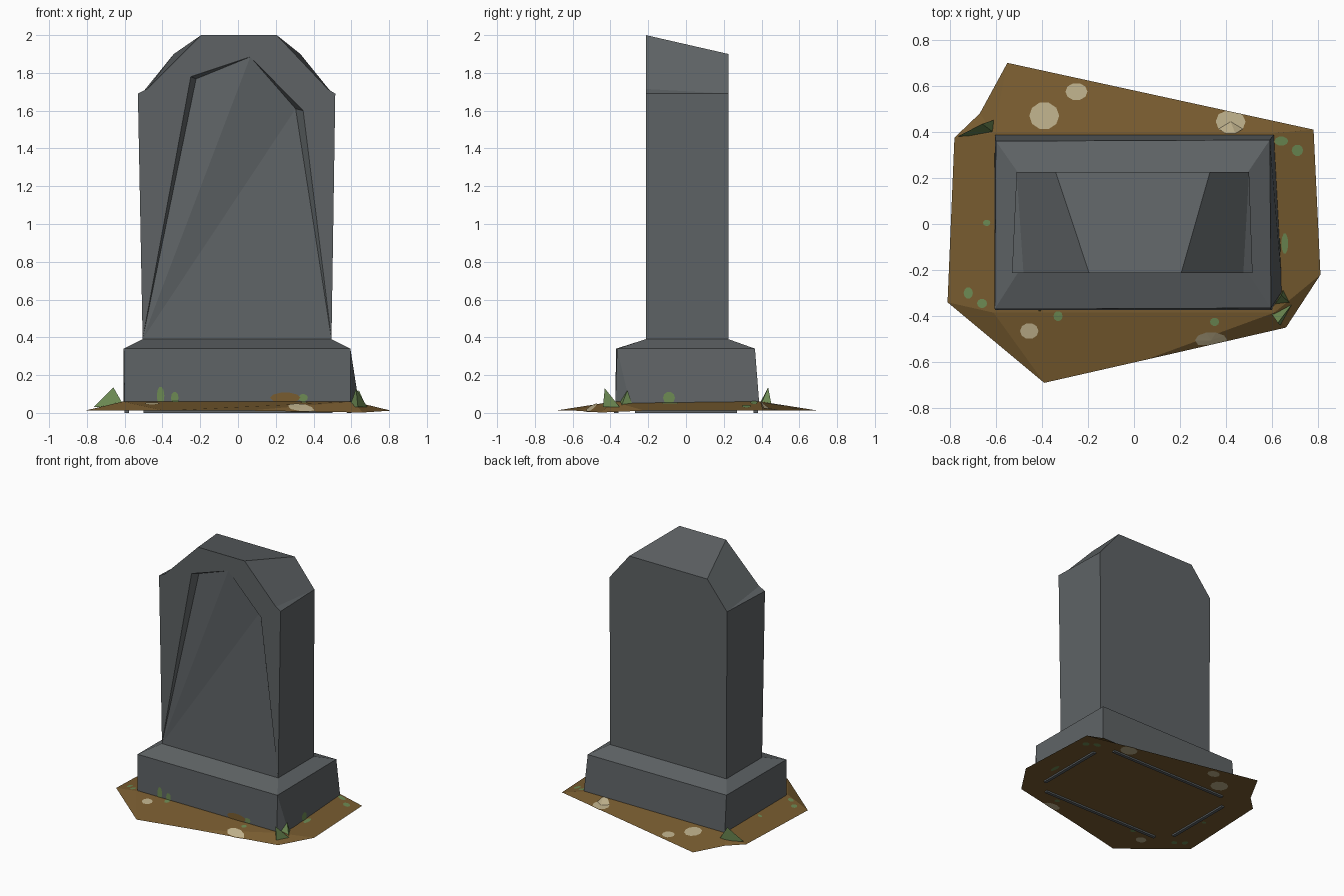
import bpy, math
import bmesh
from mathutils import Vector
from mathutils.bvhtree import BVHTree

if "Cube" in bpy.data.objects:
    bpy.data.objects.remove(bpy.data.objects["Cube"])


def material(name, rgb):
    m = bpy.data.materials.new(name)
    m.diffuse_color = (*rgb, 1)
    m.use_nodes = True
    m.node_tree.nodes["Principled BSDF"].inputs["Base Color"].default_value = m.diffuse_color
    return m


STONE = material("dark stone", (0.112, 0.124, 0.130))
DIRT = material("brown dirt", (0.185, 0.105, 0.029))
GRASS = material("grass green", (0.150, 0.250, 0.085))
PEBBLE = material("pale pebble", (0.50, 0.42, 0.25))


def build(name, verts, faces, mat, closed=True):
    me = bpy.data.meshes.new(name)
    me.from_pydata(verts, [], faces)
    if closed:
        bm = bmesh.new()
        bm.from_mesh(me)
        bmesh.ops.recalc_face_normals(bm, faces=bm.faces)
        bm.to_mesh(me)
        bm.free()
    me.materials.append(mat)
    ob = bpy.data.objects.new(name, me)
    bpy.context.collection.objects.link(ob)
    return ob


def tree(ob):
    bm = bmesh.new()
    bm.from_mesh(ob.data)
    t = BVHTree.FromBMesh(bm)
    bm.free()
    return t


# Headstone: front outline F, recessed arch corners P with sunk points Q, back outline B
FY, BY = -0.213, 0.225
front = [(-.505, .39), (-.53, 1.69), (-.48, 1.715), (-.195, 2), (.205, 2),
         (.475, 1.715), (.515, 1.69), (.495, .39)]
arch = [(-.25, 1.78), (.065, 1.885), (.345, 1.6)]
sunk = [(-.222, 1.768), (.305, 1.61)]
back = [(-.505, .39), (-.51, 1.69), (-.34, 1.9), (.33, 1.9), (.5, 1.69), (.495, .39)]
verts = ([(x, FY, z) for x, z in front + arch] + [(x, FY + .05, z) for x, z in sunk]
         + [(x, BY, z) for x, z in back])
P1, P2, P3, Q1, Q3 = 8, 9, 10, 11, 12
B = list(range(13, 19))
faces = [(0, P1, 1), (1, P1, 2), (P1, P2, 3, 2), (P2, 4, 3), (P2, P3, 5, 4), (P3, 6, 5), (7, 6, P3),
         (0, Q1, P1), (P1, Q1, P2), (P2, Q3, P3), (7, P3, Q3),
         (0, P2, Q1), (0, Q3, P2), (0, 7, Q3),
         (0, 1, B[1], B[0]), (1, 2, B[1]), (2, 3, B[2], B[1]), (3, 4, B[3], B[2]),
         (4, 5, B[4], B[3]), (5, 6, B[4]), (6, 7, B[5], B[4]), tuple(B), (0, B[0], B[5], 7)]
build("headstone", verts, faces, STONE)

# Plinth with sloping top and a chipped front right corner
verts = [(-.6, -.375, .02), (.597, -.375, .02), (.645, -.29, .02), (.61, .39, .02), (-.605, .39, .02),
         (-.605, -.37, .34), (.595, -.365, .34), (.59, .365, .34), (-.6, .36, .34),
         (-.505, FY, .39), (.495, FY, .39), (.495, BY, .39), (-.505, BY, .39)]
faces = [(0, 1, 6, 5), (1, 2, 6), (2, 3, 7, 6), (3, 4, 8, 7), (4, 0, 5, 8), (4, 3, 2, 1, 0)]
faces += [(5 + i, 5 + (i + 1) % 4, 9 + (i + 1) % 4, 9 + i) for i in range(4)] + [(9, 10, 11, 12)]
plinth = build("plinth", verts, faces, STONE)

# Dirt mound: irregular rim rising to the plinth
rim = [(.81, -.22), (.78, .41), (-.55, .70), (-.67, .48), (-.78, .375), (-.81, -.34),
       (-.39, -.69), (.05, -.59), (.66, -.45)]
verts = [(x, y, .012) for x, y in rim]
verts[8] = (.66, -.45, .002)
verts += [(.61, -.385, .06), (.61, .395, .06), (-.61, .395, .06), (-.61, -.385, .06)]
faces = [(0, 1, 10, 9), (1, 2, 11, 10), (2, 3, 11), (3, 4, 11), (4, 5, 12, 11), (5, 6, 12),
         (6, 7, 9, 12), (7, 8, 9), (8, 0, 9), (9, 10, 11, 12), tuple(range(8, -1, -1))]
mound = build("dirt_mound", verts, faces, DIRT)


# Footing strips showing under the mound
def strip(name, x0, x1, y0, y1):
    v = [(x, y, z) for z in (0, .02) for x, y in ((x0, y0), (x1, y0), (x1, y1), (x0, y1))]
    f = [(3, 2, 1, 0), (4, 5, 6, 7)] + [(i, (i + 1) % 4, (i + 1) % 4 + 4, i + 4) for i in range(4)]
    build(name, v, f, STONE)


for s, side in ((-1, "a"), (1, "b")):
    strip("footing_long_" + side, -.5, .5, s * .37 - .012, s * .37 + .012)
    strip("footing_short_" + side, s * .59 - .012, s * .59 + .012, -.27, .27)


# Painted spots: flat discs laid onto a surface along a ray direction
def spot(name, surface, centre, ray, u, v, mat, n=10):
    ray, c, u, v = Vector(ray), Vector(centre), Vector(u), Vector(v)
    pts = []
    for i in range(n):
        a = math.tau * i / n
        off = u * math.cos(a) + v * math.sin(a)
        for k in range(20, 0, -1):          # shrink until the point lies on the surface
            hit = surface.ray_cast(c + off * k / 20 - ray * 2, ray)[0]
            if hit:
                pts.append(hit - ray * .003)
                break
    ctr = surface.ray_cast(c - ray * 2, ray)[0] - ray * .003
    m = len(pts)
    ob = build(name, pts + [ctr], [(i, (i + 1) % m, m) for i in range(m)], mat, False)
    if ob.data.polygons[0].normal.dot(ray) > 0:
        ob.data.flip_normals()


ground, wall = tree(mound), tree(plinth)
pebbles = [(-.39, .47, .065, .06), (-.25, .575, .048, .038), (.42, .445, .065, .055),
           (-.455, -.465, .04, .035), (.335, -.505, .07, .035)]
tufts = [(.64, .36, .03, .02), (.71, .32, .025, .025), (-.64, .005, .016, .014),
         (-.72, -.3, .02, .025), (-.66, -.345, .022, .02), (-.33, -.4, .02, .022),
         (.35, -.425, .02, .018), (.655, -.085, .015, .045)]
for label, group, mat in (("pebble", pebbles, PEBBLE), ("moss", tufts, GRASS)):
    for i, (x, y, rx, ry) in enumerate(group):
        for side, d in (("top", -1), ("under", 1)):
            spot(f"{label}_{side}_{i}", ground, (x, y, 0), (0, 0, d), (rx, 0, 0), (0, ry, 0), mat)

# Moss and dirt marks low on the plinth walls
for i, (x, z, rx, rz, mat) in enumerate([(-.41, .09, .02, .05, GRASS), (-.335, .08, .02, .032, GRASS),
                                         (.345, .08, .025, .02, GRASS), (.25, .08, .08, .028, DIRT)]):
    spot(f"front_mark_{i}", wall, (x, 0, z), (0, 1, 0), (rx, 0, 0), (0, 0, rz), mat)
spot("side_moss", wall, (0, -.09, .08), (-1, 0, 0), (0, .032, 0), (0, 0, .032), GRASS)


# Grass blades: small three-sided spikes at two corners
def blade(name, a, b, c, tip):
    base = [(*p, .03) for p in (a, b, c)]
    build(name, base + [tip], [(0, 1, 2), (0, 1, 3), (1, 2, 3), (2, 0, 3)], GRASS)


blade("grass_back_left", (-.765, .38), (-.6, .39), (-.6, .455), (-.66, .435, .135))
blade("grass_front_right_a", (.6, -.365), (.68, -.345), (.65, -.28), (.64, -.31, .12))
blade("grass_front_right_b", (.59, -.38), (.635, -.44), (.685, -.35), (.625, -.43, .13))
